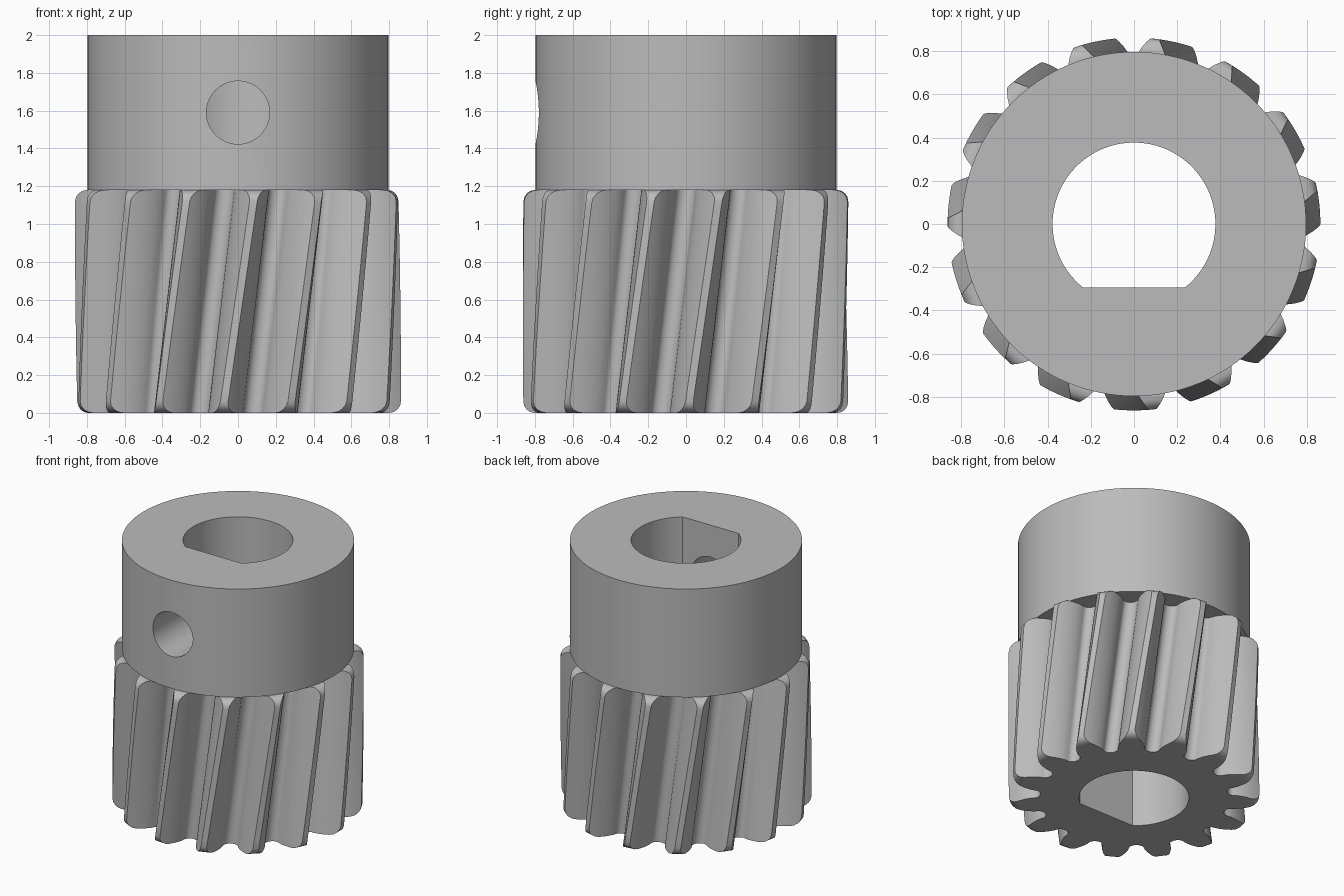
import bpy, bmesh, math

if "Cube" in bpy.data.objects:
    bpy.data.objects.remove(bpy.data.objects["Cube"], do_unlink=True)

TEETH = 15
GEAR_TOP, HEIGHT = 1.18, 2.0
TIP_R, BASE_R, ROOT_R, HUB_R = 0.863, 0.686, 0.645, 0.797
BORE_R, FLAT_Y = 0.377, -0.295
ROUND = 0.062                      # rounding at the tooth ends
START, TWIST = math.radians(-95.4), math.radians(11.4)
PITCH = 2 * math.pi / TEETH
BASE_HALF = 0.135                  # half tooth angle at the base circle

steel = bpy.data.materials.new("plain grey steel")
steel.use_nodes = True
grey = (0.5, 0.5, 0.5, 1)
steel.diffuse_color = grey
steel.node_tree.nodes["Principled BSDF"].inputs["Base Color"].default_value = grey


def make_object(name, bm):
    bmesh.ops.recalc_face_normals(bm, faces=bm.faces[:])
    mesh = bpy.data.meshes.new(name)
    bm.to_mesh(mesh)
    bm.free()
    mesh.materials.append(steel)
    obj = bpy.data.objects.new(name, mesh)
    bpy.context.collection.objects.link(obj)
    return obj


def loft(name, sections):
    """Skin a stack of closed sections and cap both ends."""
    bm = bmesh.new()
    rings = [[bm.verts.new(p) for p in section] for section in sections]
    n = len(rings[0])
    for low, high in zip(rings, rings[1:]):
        for i in range(n):
            j = (i + 1) % n
            bm.faces.new((low[i], low[j], high[j], high[i]))
    bm.faces.new(rings[0][::-1])
    bm.faces.new(rings[-1])
    return make_object(name, bm)


def circle(radius, z, start=0.0, end=2 * math.pi, count=128, closed=True):
    step = (end - start) / (count if closed else count - 1)
    return [(radius * math.cos(start + i * step), radius * math.sin(start + i * step), z)
            for i in range(count)]


def flank_angle(r):
    a = math.acos(min(1.0, BASE_R / r))
    return BASE_HALF - (math.tan(a) - a)


def half_tooth(tip):
    """Angle and radius from the tip, down the involute, to the gap centre."""
    pts = []
    for i in range(9):
        r = tip + (BASE_R - tip) * i / 8
        pts.append((flank_angle(r), r))
    for i in range(1, 7):
        t = math.pi / 2 * i / 6
        pts.append((BASE_HALF + (PITCH / 2 - BASE_HALF) * (1 - math.cos(t)),
                    BASE_R - (BASE_R - ROOT_R) * math.sin(t)))
    return pts


def gear_section(z, tip):
    half = half_tooth(tip)
    tooth = [(-a, r) for a, r in half[:-1][::-1]] + half
    turn = START + TWIST * z / GEAR_TOP
    return [(r * math.cos(a + turn + k * PITCH), r * math.sin(a + turn + k * PITCH), z)
            for k in range(TEETH) for a, r in tooth]


def cut(obj, cutter):
    mod = obj.modifiers.new("cut", "BOOLEAN")
    mod.operation = "DIFFERENCE"
    mod.solver = "EXACT"
    mod.object = cutter
    bpy.ops.object.select_all(action="DESELECT")
    bpy.context.view_layer.objects.active = obj
    obj.select_set(True)
    bpy.ops.object.modifier_apply(modifier=mod.name)


# Helical pinion with rounded tooth ends
ends = []
for i in range(5):
    t = math.pi / 2 * i / 4
    ends.append((ROUND * (1 - math.sin(t)), TIP_R - ROUND * (1 - math.cos(t))))
levels = ends[::-1]
span = GEAR_TOP - 2 * ROUND
levels = [(z, r) for z, r in levels]
levels += [(ROUND + span * i / 20, TIP_R) for i in range(1, 20)]
levels += [(GEAR_TOP - z, r) for z, r in ends]
levels.sort()
pinion = loft("helical_pinion", [gear_section(z, r) for z, r in levels])

# Plain hub above the teeth
hub = loft("hub", [circle(HUB_R, GEAR_TOP), circle(HUB_R, HEIGHT)])

# D-shaped bore through both parts
corner = math.asin(FLAT_Y / BORE_R)
bore = loft("bore_cutter", [circle(BORE_R, z, corner, math.pi - corner, 80, False)
                            for z in (-0.2, HEIGHT + 0.2)])

# Set screw hole through the front wall of the hub
screw = loft("screw_hole_cutter", [[(x, y, 1.59 + v) for x, v, _ in circle(0.167, 0, count=64)]
                                   for y in (-1.0, -0.1)])

cut(pinion, bore)
cut(hub, bore)
cut(hub, screw)
for helper in (bore, screw):
    bpy.data.objects.remove(helper, do_unlink=True)

# Smooth shading with crisp edges
for obj in (pinion, hub):
    bpy.ops.object.select_all(action="DESELECT")
    bpy.context.view_layer.objects.active = obj
    obj.select_set(True)
    bpy.ops.object.shade_smooth_by_angle(angle=math.radians(30))
